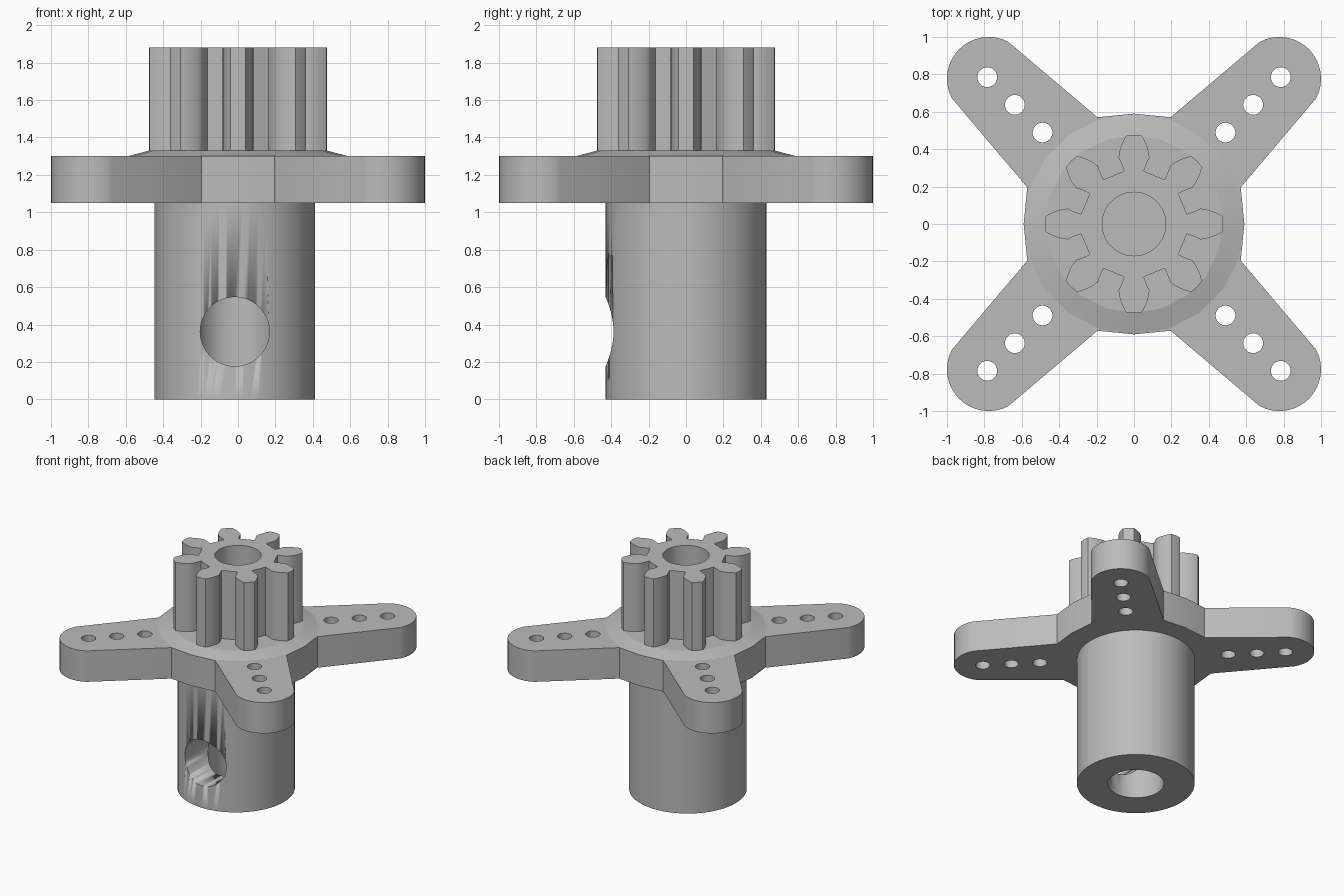
import bpy, bmesh, math
from mathutils import Vector

if "Cube" in bpy.data.objects:
    bpy.data.objects.remove(bpy.data.objects["Cube"])

grey = bpy.data.materials.new("plain_grey")
grey.diffuse_color = (0.5, 0.5, 0.5, 1)
grey.use_nodes = True
grey.node_tree.nodes["Principled BSDF"].inputs["Base Color"].default_value = grey.diffuse_color


def finish(bm, name, angle=30):
    bmesh.ops.recalc_face_normals(bm, faces=bm.faces)
    me = bpy.data.meshes.new(name)
    bm.to_mesh(me)
    bm.free()
    me.materials.append(grey)
    ob = bpy.data.objects.new(name, me)
    bpy.context.collection.objects.link(ob)
    bpy.ops.object.select_all(action='DESELECT')
    ob.select_set(True)
    bpy.context.view_layer.objects.active = ob
    bpy.ops.object.shade_smooth_by_angle(angle=math.radians(angle))
    return ob


def circle(x, y, r, n):
    return [(x + r * math.cos(math.tau * i / n), y + r * math.sin(math.tau * i / n))
            for i in range(n)]


def extrude_profile(name, loops, z0, z1, angle=30):
    """Extrude an outline with holes (first loop is the outside)."""
    bm = bmesh.new()
    for pts in loops:
        vs = [bm.verts.new((x, y, z0)) for x, y in pts]
        for a, b in zip(vs, vs[1:] + vs[:1]):
            bm.edges.new((a, b))
    bmesh.ops.triangle_fill(bm, edges=bm.edges[:], use_beauty=True,
                            use_dissolve=False, normal=(0, 0, 1))
    ext = bmesh.ops.extrude_face_region(bm, geom=bm.faces[:], use_keep_orig=True)
    for v in ext["geom"]:
        if isinstance(v, bmesh.types.BMVert):
            v.co.z = z1
    return finish(bm, name, angle)


def polar_pattern(pts, count, start):
    """Repeat (along, across) points around the centre."""
    out = []
    for k in range(count):
        a = start + math.tau * k / count
        c, s = math.cos(a), math.sin(a)
        out += [(u * c - v * s, u * s + v * c) for u, v in pts]
    return out


# Four-armed horn plate with rounded tips and mounting holes
tip_c, tip_r = 0.777 * math.sqrt(2), 0.223
arm = [(0.542, -0.265)]
for i in range(17):
    t = math.radians(-73 + 146 * i / 16)
    arm.append((tip_c + tip_r * math.cos(t), tip_r * math.sin(t)))
arm += [(0.542, 0.265), (0.59 * math.sqrt(0.5), 0.59 * math.sqrt(0.5))]
holes = [circle(sx * d, sy * d, 0.053, 24)
         for sx in (-1, 1) for sy in (-1, 1) for d in (0.785, 0.637, 0.489)]
extrude_profile("horn_plate", [polar_pattern(arm, 4, math.pi / 4)] + holes, 1.05, 1.30)

# Shallow collar between plate and gear
bm = bmesh.new()
bmesh.ops.create_cone(bm, cap_ends=True, segments=20, radius1=0.59, radius2=0.475, depth=0.03)
bmesh.ops.translate(bm, verts=bm.verts, vec=(0, 0, 1.315))
finish(bm, "collar", 5)

# Eight-tooth gear with a bore
half = [(0.283, 0.053), (0.315, 0.064), (0.355, 0.082), (0.385, 0.079),
        (0.42, 0.068), (0.45, 0.055), (0.473, 0.04)]
tooth = [(u, -v) for u, v in half] + [(0.477, 0)] + half[::-1]
extrude_profile("gear", [polar_pattern(tooth, 8, 0), circle(0, 0, 0.17, 48)], 1.33, 1.88)

# Hollow shaft with a round opening in the front wall
shaft_x = -0.017
shaft = extrude_profile("shaft", [circle(shaft_x, 0, 0.43, 64),
                                  circle(shaft_x, 0, 0.205, 48)], 0, 1.05)
cutter = extrude_profile("opening_cutter", [circle(0, 0, 0.185, 48)], 0, 0.6)
cutter.rotation_euler = (math.pi / 2, 0, 0)
cutter.location = (shaft_x, 0, 0.362)
cutter.hide_render = True
cutter.hide_viewport = False
cut = shaft.modifiers.new("opening", 'BOOLEAN')
cut.operation = 'DIFFERENCE'
cut.solver = 'EXACT'
cut.object = cutter
bpy.context.view_layer.objects.active = shaft
bpy.ops.object.modifier_apply(modifier=cut.name)
bpy.data.objects.remove(cutter)
